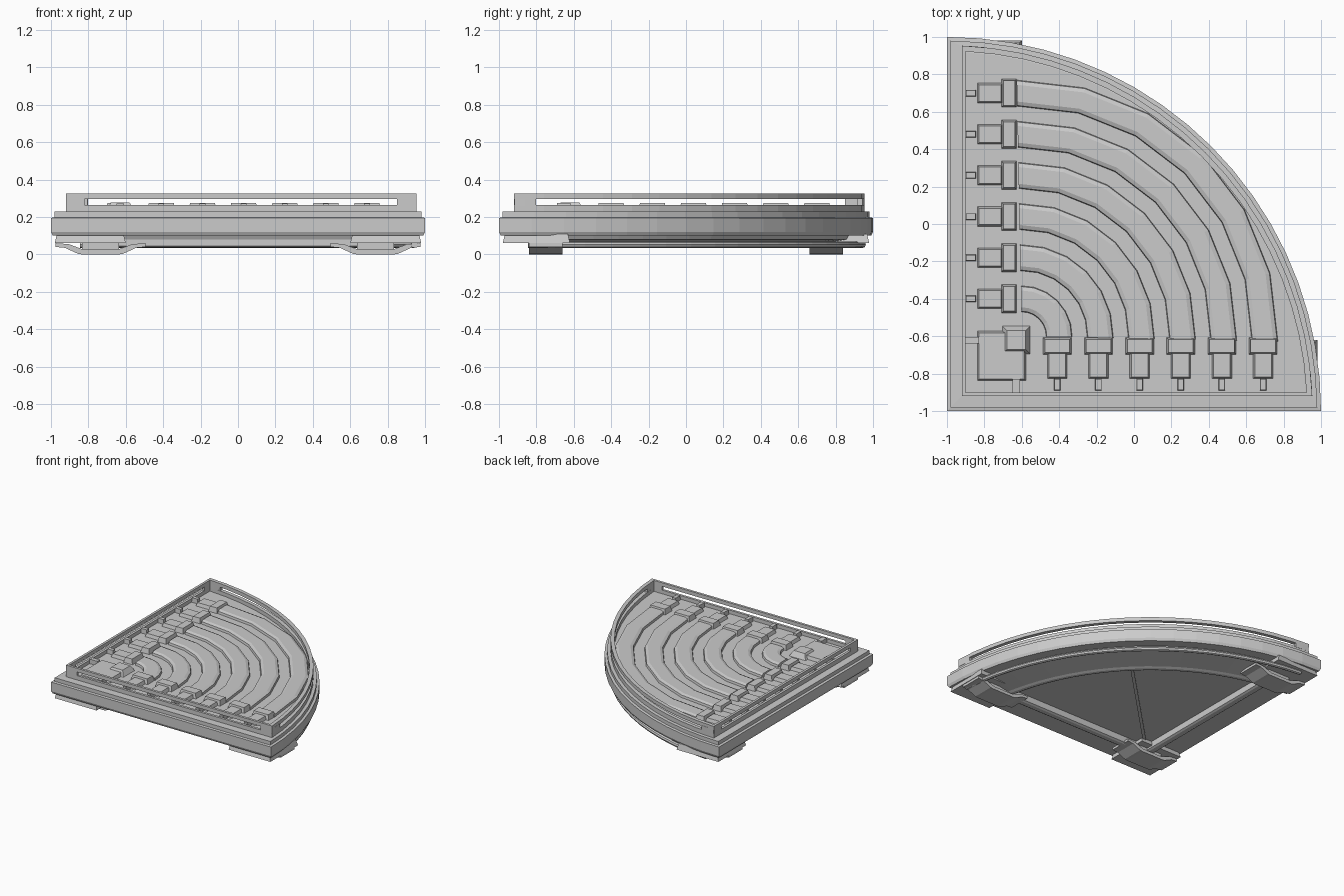
import bpy, bmesh, math
from math import sin, cos, pi

if "Cube" in bpy.data.objects:
    bpy.data.objects.remove(bpy.data.objects["Cube"])

SEG = 18  # facets along the quarter arc


def finish(name, bm):
    bmesh.ops.recalc_face_normals(bm, faces=bm.faces)
    me = bpy.data.meshes.new(name)
    bm.to_mesh(me)
    bm.free()
    ob = bpy.data.objects.new(name, me)
    bpy.context.collection.objects.link(ob)
    return ob


def skin(name, rings, closed=False):
    """Skin rings of points; cap both ends, or join last ring to first."""
    bm = bmesh.new()
    loops = [[bm.verts.new(p) for p in ring] for ring in rings]
    n = len(loops[0])
    pairs = list(zip(loops, loops[1:]))
    if closed:
        pairs.append((loops[-1], loops[0]))
    for a, b in pairs:
        for i in range(n):
            j = (i + 1) % n
            bm.faces.new((a[i], a[j], b[j], b[i]))
    if not closed:
        bm.faces.new(loops[0])
        bm.faces.new(loops[-1])
    return finish(name, bm)


def sector(d, e, z):
    """Quarter-disc outline inset d from the straight sides and e from the arc."""
    r = 2 - e
    a0 = math.asin(d / r)
    pts = [(-1 + d, -1 + d, z)]
    for i in range(SEG + 1):
        a = a0 + (pi / 2 - 2 * a0) * i / SEG
        pts.append((-1 + r * cos(a), -1 + r * sin(a), z))
    return pts


def loft(name, levels, closed=False):
    return skin(name, [sector(*lv) for lv in levels], closed)


def box(name, x0, x1, y0, y1, z0, z1, t=0.0):
    """Box whose top is inset by t."""
    def quad(t, z):
        return [(x0 + t, y0 + t, z), (x1 - t, y0 + t, z), (x1 - t, y1 - t, z), (x0 + t, y1 - t, z)]
    return skin(name, [quad(0, z0), quad(t, z1)])


def arc_strip(name, c, section, a0, a1, n):
    """Sweep a closed (radius, z) section around the vertical axis at (c, c)."""
    angles = [a0 + (a1 - a0) * i / n for i in range(n + 1)]
    return skin(name, [[(c + r * cos(a), c + r * sin(a), z) for r, z in section] for a in angles])


# Stepped tray body: recessed panel below, raised inner frame, sloped band along the arc
FLOOR = 0.235
loft("tray_body", [
    (.30, .36, .095), (.30, .36, .045), (.285, .345, .037), (.25, .32, .037), (.235, .30, .045),
    (.235, .10, .08), (.225, .09, .10), (.01, .01, .10), (0, 0, .12), (0, 0, .195),
    (.02, .02, .198), (.02, .02, .228), (.09, .055, .23), (.10, .08, FLOOR)])

# Tube under the arc
tube = [(1.95 + .018 * cos(i * pi / 4), .052 + .018 * sin(i * pi / 4)) for i in range(8)]
arc_strip("arc_tube", -1, tube, .08, pi / 2 - .08, SEG)

# Slotted rim: lower and upper bands joined by posts
for name, z0, z1 in (("rim_lower_band", .225, .265), ("rim_upper_band", .295, .325)):
    loft(name, [(.08, .045, z0), (.08, .045, z1), (.10, .075, z1), (.10, .075, z0)], closed=True)
box("rim_post_corner_front", -.92, -.82, -.92, -.90, .26, .30)
box("rim_post_corner_side", -.92, -.90, -.92, -.82, .26, .30)
box("rim_post_right", .85, .945, -.92, -.90, .26, .30)
box("rim_post_back", -.92, -.90, .85, .945, .26, .30)
for name, a in (("rim_arc_post_right", .042), ("rim_arc_post_back", pi / 2 - .102)):
    arc_strip(name, -1, [(1.925, .26), (1.955, .26), (1.955, .30), (1.925, .30)], a, a + .06, 2)

# Curved channels, with a clamp, end block and pin at both ends of each
C, LOW = -0.60, FLOOR - .01
for k in range(6):
    r = 0.20 + 0.22 * k
    arc_strip(f"channel_{k}", C,
              [(r - .072, LOW), (r + .072, LOW), (r + .066, .253), (r + .045, .262),
               (r - .045, .262), (r - .066, .253)], -.02, pi / 2 + .02, 6)
    p = C + r
    ends = (("clamp", -.71, -.625, .078, .276, .012), ("end_block", -.84, -.70, .056, .262, .012),
            ("pin", -.90, -.845, .018, .272, .003))
    for part, u0, u1, h, z, t in ends:
        box(f"{part}_left_{k}", u0, u1, p - h, p + h, LOW, z, t)
        q = p - .01
        box(f"{part}_front_{k}", q - h, q + h, u0 + .01, u1 + .02, LOW, z, t)

# Corner block and its two pins
box("corner_block", -.84, -.575, -.84, -.57, LOW, .262, .012)
box("corner_cap", -.71, -.55, -.70, -.54, LOW, .278, .03)
box("corner_pin_left", -.90, -.83, -.64, -.605, LOW, .272)
box("corner_pin_front", -.65, -.61, -.90, -.83, LOW, .272)

# Shallow diagonal ridge across the underside panel
ridge = box("panel_ridge", 0, 1.16, -.012, .012, .088, .10)
ridge.location = (-.70, -.70, 0)
ridge.rotation_euler.z = pi / 4

# Three feet: wedge-shaped mount plus a strap bowed down to the ground
strap = [(-.24, .04), (-.19, .035), (-.12, .003), (-.10, 0), (.10, 0), (.12, .003), (.19, .035),
         (.24, .04), (.24, .06), (.17, .055), (.09, .025), (-.09, .025), (-.17, .055), (-.24, .06)]
for name, sx, sy in (("corner", -1, -1), ("right", 1, -1), ("back", -1, 1)):
    xs = sorted((sx * .60, sx * .98))
    ys = sorted((sy * .62, sy * .98))
    box(f"{name}_mount", xs[0] + .0, xs[1], ys[0], ys[1], .06, .11, .012)
    cx, cy = sx * .735, sy * .75
    skin(f"{name}_foot", [[(cx + x, cy + y, z) for x, z in strap] for y in (-.09, .09)])
    box(f"{name}_pad", cx - .10, cx + .10, cy - .07, cy + .07, .02, .07)
